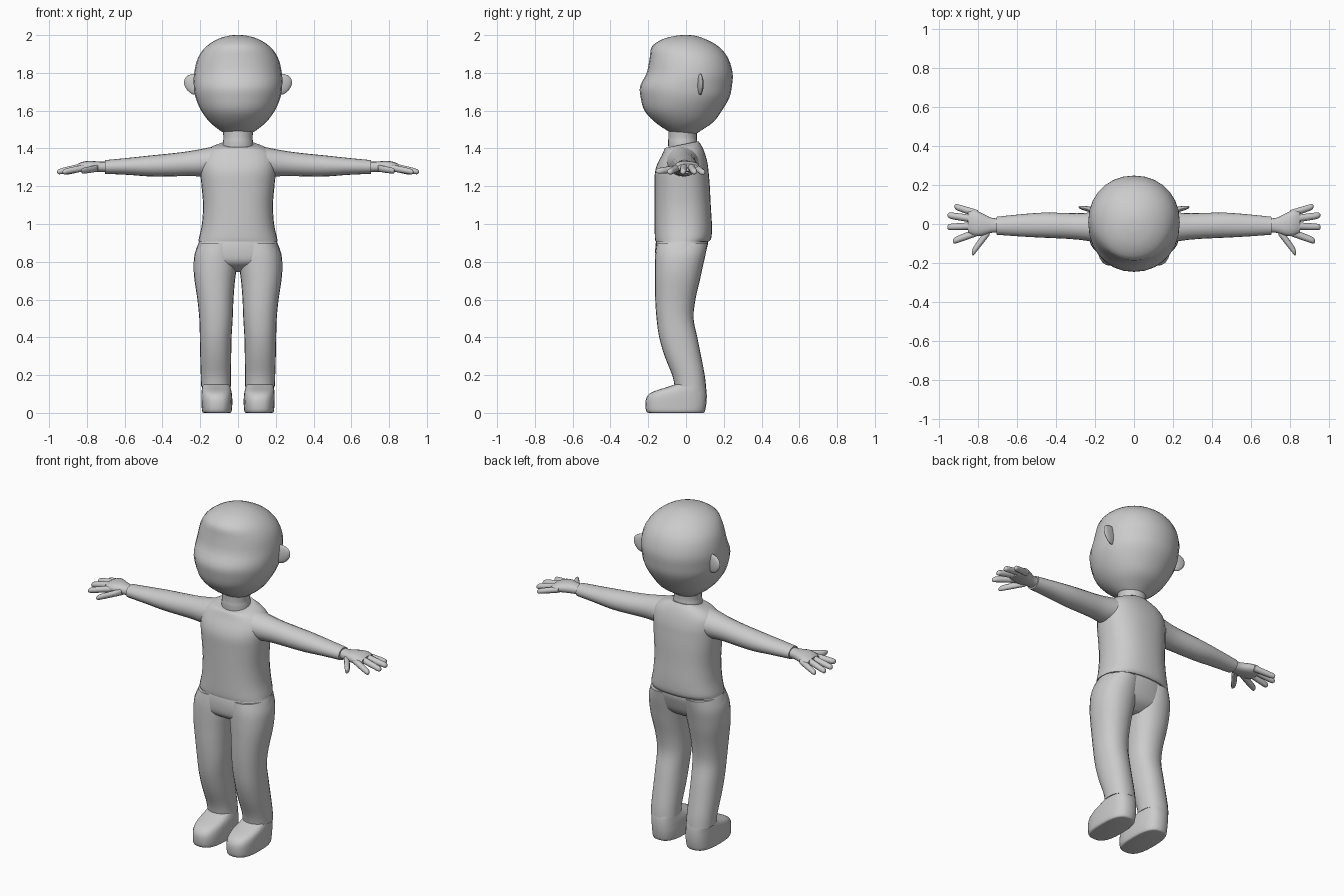
import bpy, bmesh, math
from mathutils import Vector

grey = bpy.data.materials.new("light grey")
grey.diffuse_color = (0.6, 0.6, 0.6, 1)


def smooth_rings(rings, n):
    """Catmull-Rom interpolation between the measured cross-sections."""
    out = []
    for i in range(len(rings) - 1):
        p0, p1, p2 = rings[max(i - 1, 0)], rings[i], rings[i + 1]
        p3 = rings[min(i + 2, len(rings) - 1)]
        for k in range(n):
            t = k / n
            out.append([0.5 * (2 * b + (c - a) * t + (2 * a - 5 * b + 4 * c - d) * t * t
                        + (3 * b - a - 3 * c + d) * t ** 3) for a, b, c, d in zip(p0, p1, p2, p3)])
    return out + [list(rings[-1])]


def loft(bm, rings, axis='z', sides=24, power=2.0, steps=3, tilt=0.0):
    """Rings are (t, a_min, a_max, b_min, b_max); (a, b) = (x, y) for z, (y, z) for x."""
    loops = []
    data = smooth_rings(rings, steps)
    for n, (t, a0, a1, b0, b1) in enumerate(data):
        loop = []
        for i in range(sides):
            ang = math.tau * i / sides
            c, s = math.cos(ang), math.sin(ang)
            a = (a0 + a1) / 2 + (a1 - a0) / 2 * math.copysign(abs(c) ** (2 / power), c)
            b = (b0 + b1) / 2 + (b1 - b0) / 2 * math.copysign(abs(s) ** (2 / power), s)
            tt = t + tilt * b * (n / (len(data) - 1)) ** 6
            loop.append(bm.verts.new((a, b, tt) if axis == 'z' else (t, a, b)))
        loops.append(loop)
    for l0, l1 in zip(loops, loops[1:]):
        for i in range(sides):
            j = (i + 1) % sides
            bm.faces.new((l0[i], l0[j], l1[j], l1[i]))
    bm.faces.new(loops[0])
    bm.faces.new(loops[-1])


def finish(name, bm, mirror=False):
    bmesh.ops.recalc_face_normals(bm, faces=bm.faces)
    me = bpy.data.meshes.new(name)
    bm.to_mesh(me)
    bm.free()
    me.materials.append(grey)
    ob = bpy.data.objects.new(name, me)
    bpy.context.collection.objects.link(ob)
    if mirror:
        m = ob.modifiers.new("mirror", 'MIRROR')
        m.use_mirror_merge = False
    bpy.ops.object.select_all(action='DESELECT')
    ob.select_set(True)
    bpy.context.view_layer.objects.active = ob
    bpy.ops.object.shade_smooth_by_angle(angle=math.radians(45))
    return ob


def part(name, rings, mirror=False, **kw):
    bm = bmesh.new()
    loft(bm, rings, **kw)
    return finish(name, bm, mirror)


def sym(z, r, y0, y1):
    return (z, -r, r, y0, y1)


# head and neck
part("head", [sym(1.475, .06, -.06, .05), sym(1.495, .095, -.10, .08), sym(1.54, .15, -.165, .145),
              sym(1.60, .195, -.22, .19), sym(1.67, .225, -.24, .23), sym(1.73, .234, -.243, .243),
              sym(1.80, .232, -.208, .247), sym(1.88, .212, -.192, .222), sym(1.94, .168, -.18, .172),
              sym(1.98, .105, -.12, .10), sym(1.997, .045, -.05, .045), sym(2.0, .01, -.01, .01)],
     sides=28, power=2.08)
part("neck", [sym(1.36, .085, -.09, .065), sym(1.43, .08, -.095, .06), sym(1.46, .077, -.093, .057),
              sym(1.52, .085, -.095, .06)])

# ears: thin tilted discs
bm = bmesh.new()
bmesh.ops.create_uvsphere(bm, u_segments=16, v_segments=10, radius=1)
for v in bm.verts:
    x, y, z = v.co
    taper = 1 + .2 * z
    v.co = Vector((.225 + .06 * x * taper, .075 + .014 * y + .012 * x, 1.74 + .056 * z))
finish("ears", bm, True)

# shirt body
part("shirt", [sym(.908, .21, -.162, .122), sym(.93, .206, -.165, .135), sym(1.0, .191, -.166, .137),
               sym(1.1, .185, -.166, .131), sym(1.2, .193, -.166, .126), sym(1.27, .2, -.165, .12),
               sym(1.32, .202, -.152, .114), sym(1.37, .19, -.128, .10), sym(1.405, .15, -.115, .083),
               sym(1.425, .098, -.108, .066)], sides=32, power=2.35, tilt=.2)

# sleeves
part("sleeves", [(.12, -.11, .075, 1.25, 1.412), (.2, -.094, .062, 1.252, 1.396),
                 (.27, -.082, .056, 1.254, 1.384), (.36, -.075, .057, 1.252, 1.373),
                 (.47, -.07, .058, 1.252, 1.362), (.58, -.064, .05, 1.26, 1.35),
                 (.705, -.055, .037, 1.266, 1.338)], True, axis='x', sides=20)

# hands: palm, four spread fingers and thumb
bm = bmesh.new()
loft(bm, [(.68, -.042, .028, 1.275, 1.33), (.73, -.045, .032, 1.275, 1.33),
          (.78, -.06, .055, 1.275, 1.334), (.82, -.06, .072, 1.276, 1.33),
          (.85, -.045, .062, 1.28, 1.318)], axis='x', sides=16, power=2.3)
# (base x, y, z), (tip x, y, z), radius
for b, e, r in [((.80, .052, 1.30), (.92, .09, 1.272), .016), ((.82, .025, 1.305), (.955, .045, 1.275), .017),
                ((.82, -.01, 1.305), (.957, -.016, 1.275), .017), ((.80, -.04, 1.30), (.928, -.088, 1.275), .017),
                ((.74, -.03, 1.295), (.83, -.148, 1.28), .024)]:
    b, e = Vector(b), Vector(e)
    rings = []
    for t, k in [(0, 1.1), (.5, 1.05), (.85, .95), (.96, .75), (1, .3)]:
        p = b.lerp(e, t)
        stretch = (e - b).length / (e.x - b.x)
        h = r * k if r < .02 else .017 * k
        w = r * k if r > .02 else r * k * stretch
        rings.append((p.x, p.y - w, p.y + w, p.z - h, p.z + h))
    loft(bm, rings, axis='x', sides=10, steps=2)
finish("hands", bm, True)

# trousers: hips and two legs
part("trouser_hips", [sym(.94, .19, -.15, .11), sym(.90, .209, -.16, .117), sym(.85, .226, -.163, .104),
                      sym(.80, .225, -.155, .085), sym(.77, .17, -.12, .06), sym(.745, .06, -.07, .02)],
     sides=28, power=2.3)
part("trouser_legs", [(.9, .0, .207, -.155, .115), (.84, .0, .23, -.163, .104), (.77, .006, .235, -.165, .088),
                      (.7, .016, .23, -.165, .073), (.6, .024, .215, -.163, .05), (.5, .028, .205, -.156, .04),
                      (.4, .034, .202, -.142, .06), (.3, .036, .2, -.113, .08), (.2, .038, .197, -.073, .099),
                      (.14, .038, .195, -.06, .106)], True, power=2.2)

# shoes
part("shoes", [(.0, .042, .18, -.195, .09), (.008, .034, .19, -.21, .1), (.05, .03, .193, -.215, .108),
               (.085, .031, .194, -.207, .11), (.112, .034, .193, -.175, .109), (.135, .04, .19, -.105, .106),
               (.15, .044, .188, -.06, .102)], True, power=2.7)
